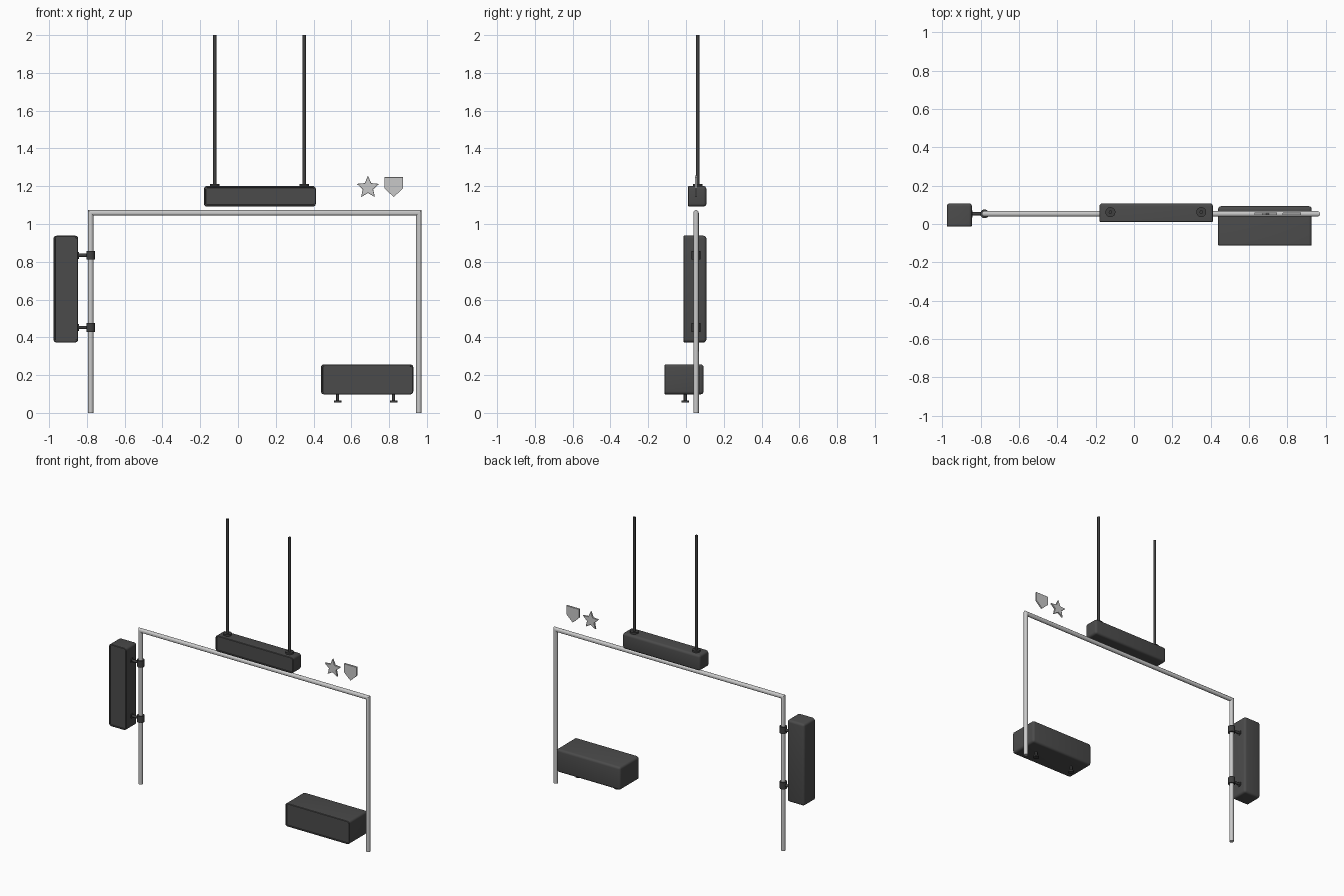
import bpy, bmesh, math
from mathutils import Vector

if "Cube" in bpy.data.objects:
    bpy.data.objects.remove(bpy.data.objects["Cube"])


def mat(name, v):
    m = bpy.data.materials.new(name)
    m.diffuse_color = (v, v, v, 1)
    m.use_nodes = True
    m.node_tree.nodes["Principled BSDF"].inputs["Base Color"].default_value = m.diffuse_color
    return m


DARK = mat("dark_grey_casing", 0.07)
BLACK = mat("charcoal_hardware", 0.05)
STEEL = mat("light_grey_tube", 0.58)
SILVER = mat("silver_badge", 0.58)
Y = 0.053


def finish(bm, name, material, smooth=True):
    bmesh.ops.recalc_face_normals(bm, faces=bm.faces)
    me = bpy.data.meshes.new(name)
    bm.to_mesh(me)
    bm.free()
    ob = bpy.data.objects.new(name, me)
    bpy.context.collection.objects.link(ob)
    me.materials.append(material)
    if smooth:
        bpy.ops.object.select_all(action='DESELECT')
        ob.select_set(True)
        bpy.context.view_layer.objects.active = ob
        bpy.ops.object.shade_smooth_by_angle(angle=math.radians(35))
    return ob


def rod(name, a, b, r, material, sides=20):
    a, b = Vector(a), Vector(b)
    bm = bmesh.new()
    bmesh.ops.create_cone(bm, cap_ends=True, segments=sides, radius1=r, radius2=r,
                          depth=(b - a).length)
    q = Vector((0, 0, 1)).rotation_difference(b - a)
    for v in bm.verts:
        v.co = q @ v.co + (a + b) / 2
    return finish(bm, name, material)


def casing(name, x0, x1, y0, y1, z0, z1, r=0.016):
    """Rounded sign box: soft sides and back, thin rim round a recessed front."""
    bm = bmesh.new()
    bmesh.ops.create_cube(bm, size=1)
    for v in bm.verts:
        v.co = (x1 if v.co.x > 0 else x0, y1 if v.co.y > 0 else y0, z1 if v.co.z > 0 else z0)
    edges = [e for e in bm.edges if max(v.co.y for v in e.verts) > (y0 + y1) / 2]
    bmesh.ops.bevel(bm, geom=edges, offset=r, segments=4, profile=0.5, affect='EDGES')
    bm.normal_update()
    front = [f for f in bm.faces if f.normal.y < -0.9]
    bmesh.ops.inset_region(bm, faces=front, thickness=0.003, depth=0.003)
    bmesh.ops.inset_region(bm, faces=front, thickness=0.006)
    bmesh.ops.inset_region(bm, faces=front, thickness=0.001, depth=-0.004)
    return finish(bm, name, DARK)


def plate(name, pts, thick, bevel):
    bm = bmesh.new()
    f = bm.faces.new([bm.verts.new((x, Y - thick / 2, z)) for x, z in pts])
    ext = bmesh.ops.extrude_face_region(bm, geom=[f])
    for v in [g for g in ext["geom"] if isinstance(g, bmesh.types.BMVert)]:
        v.co.y += thick
    bmesh.ops.recalc_face_normals(bm, faces=bm.faces)
    caps = [f for f in bm.faces if abs(f.normal.y) > 0.9]
    bmesh.ops.inset_individual(bm, faces=caps, thickness=bevel, depth=bevel * 0.5)
    return finish(bm, name, SILVER, False)


# Portal frame: one tube swept through two mitred corners
XL, XR, ZT, R, N = -0.78, 0.957, 1.059, 0.0145, 20
bm = bmesh.new()
rings = [[], [], [], []]
for i in range(N):
    a = 2 * math.pi * i / N
    u, y = R * math.cos(a), Y + R * math.sin(a)
    for ring, (x, z) in zip(rings, [(XL + u, 0), (XL + u, ZT - u), (XR - u, ZT - u), (XR - u, 0)]):
        ring.append(bm.verts.new((x, y, z)))
for p, q in zip(rings, rings[1:]):
    for i in range(N):
        j = (i + 1) % N
        bm.faces.new((p[i], p[j], q[j], q[i]))
bm.faces.new(rings[0])
bm.faces.new(rings[3])
finish(bm, "portal_frame", STEEL)

# Hanging sign with two ceiling rods
casing("hanging_sign", -0.18, 0.412, 0.014, 0.108, 1.092, 1.201)
for i, x in enumerate((-0.123, 0.351)):
    rod(f"hanging_rod_{i}", (x, 0.062, 1.19), (x, 0.062, 2.0), 0.009, BLACK)
    rod(f"rod_flange_{i}", (x, 0.062, 1.198), (x, 0.062, 1.213), 0.026, BLACK)

# Side sign clamped to the left post
casing("side_sign", -0.977, -0.846, -0.01, 0.108, 0.373, 0.938)
for i, z in enumerate((0.834, 0.452)):
    rod(f"clamp_arm_{i}", (-0.852, Y, z), (-0.785, Y, z), 0.009, BLACK)
    rod(f"clamp_flange_{i}", (-0.848, Y, z), (-0.842, Y, z), 0.018, BLACK)
    rod(f"clamp_sleeve_{i}", (XL, Y, z - 0.023), (XL, Y, z + 0.023), 0.023, BLACK)

# Floor sign on two small feet
casing("floor_sign", 0.439, 0.928, -0.11, 0.093, 0.098, 0.257)
for i, x in enumerate((0.528, 0.824)):
    rod(f"foot_stem_{i}", (x, -0.004, 0.06), (x, -0.004, 0.105), 0.008, BLACK)
    rod(f"foot_pad_{i}", (x, -0.004, 0.056), (x, -0.004, 0.066), 0.02, BLACK)

# Star and shield badges floating above the bar
star = []
for i in range(10):
    a, r = math.pi / 2 + i * math.pi / 5, (0.0625, 0.029)[i % 2]
    star.append((0.688 + r * math.cos(a), 1.193 + r * math.sin(a)))
plate("star_badge", star, 0.010, 0.002)
plate("shield_badge", [(0.776, 1.248), (0.873, 1.248), (0.873, 1.188),
                       (0.8245, 1.143), (0.776, 1.188)], 0.010, 0.002)
